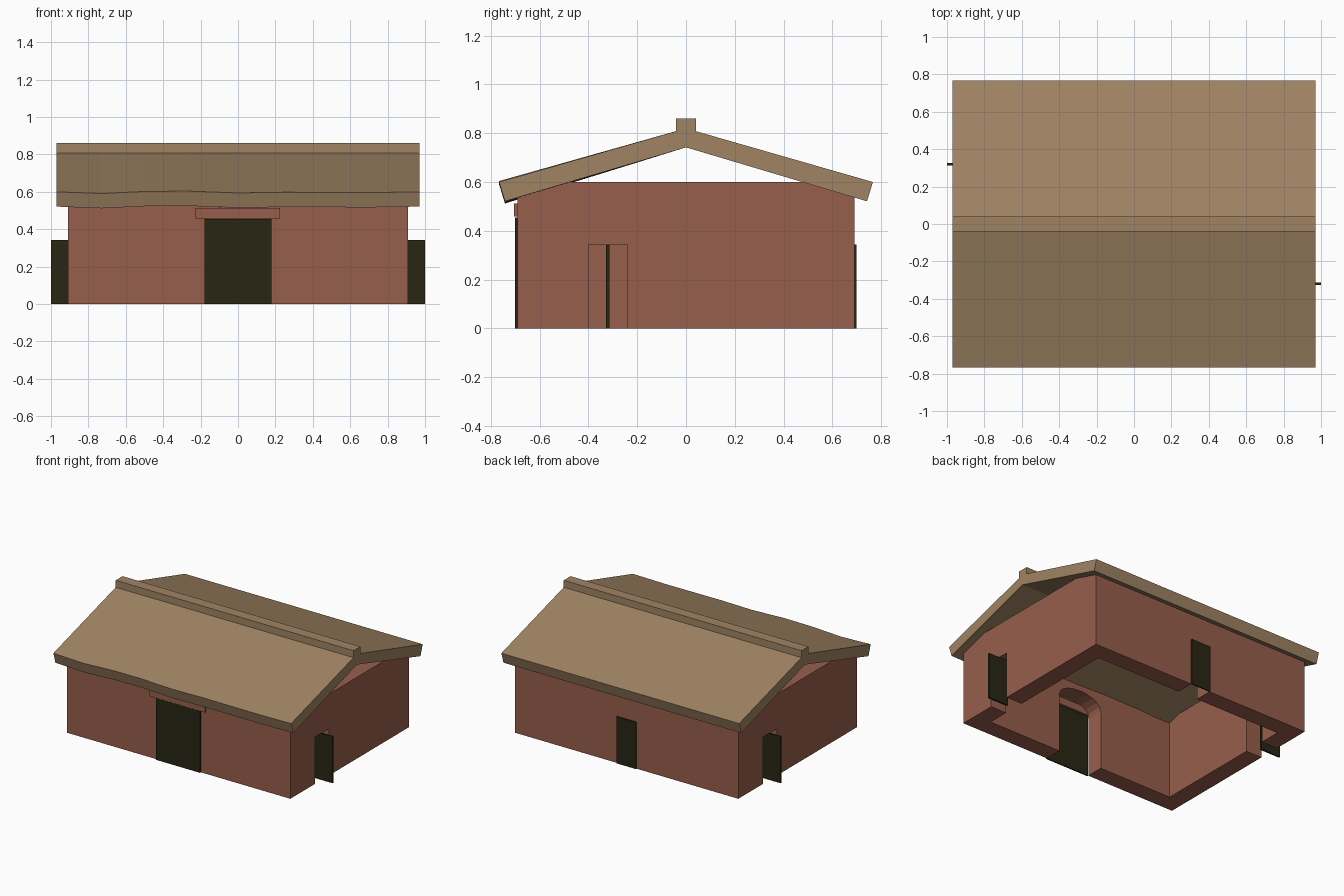
import bpy
import bmesh
from math import pi, cos, sin

if "Cube" in bpy.data.objects:
    bpy.data.objects.remove(bpy.data.objects["Cube"])


def material(name, rgb):
    m = bpy.data.materials.new(name)
    m.use_nodes = True
    m.diffuse_color = (*rgb, 1)
    for node in m.node_tree.nodes:
        if node.type == "BSDF_PRINCIPLED":
            node.inputs["Base Color"].default_value = (*rgb, 1)
            node.inputs["Roughness"].default_value = 0.9
    return m


CLAY = material("red clay", (0.31, 0.112, 0.072))
THATCH = material("tan thatch", (0.35, 0.23, 0.125))
DARK = material("dark wood", (0.021, 0.019, 0.006))


def finish(name, bm, mat):
    bmesh.ops.recalc_face_normals(bm, faces=bm.faces)
    mesh = bpy.data.meshes.new(name)
    bm.to_mesh(mesh)
    bm.free()
    mesh.materials.append(mat)
    obj = bpy.data.objects.new(name, mesh)
    bpy.context.collection.objects.link(obj)
    return obj


def loft(name, rings, mat):
    """Skin a row of matching closed sections and cap both ends."""
    bm = bmesh.new()
    rows = [[bm.verts.new(p) for p in ring] for ring in rings]
    n = len(rows[0])
    for a, b in zip(rows, rows[1:]):
        for i in range(n):
            j = (i + 1) % n
            bm.faces.new((a[i], a[j], b[j], b[i]))
    bm.faces.new(rows[0])
    bm.faces.new(rows[-1])
    return finish(name, bm, mat)


def box(name, x, y, z, mat):
    ring = [(x[0], y[0]), (x[1], y[0]), (x[1], y[1]), (x[0], y[1])]
    return loft(name, [[(*p, h) for p in ring] for h in z], mat)


def cut(target, cutter):
    mod = target.modifiers.new("cut", "BOOLEAN")
    mod.operation = "DIFFERENCE"
    mod.solver = "EXACT"
    mod.object = cutter
    bpy.context.view_layer.objects.active = target
    bpy.ops.object.modifier_apply(modifier=mod.name)
    bpy.data.objects.remove(cutter)


# Main dimensions
WX, WY, WALL = 0.91, 0.69, 0.13
ROOF_X = 0.97
DOOR_W, DOOR_H = 0.18, 0.455
SMALL_W, SMALL_H = 0.08, 0.345
SIDE_Y = 0.32

# Hollow walls without a floor
walls = box("walls", (-WX, WX), (-WY, WY), (0, 0.6), CLAY)
cut(walls, box("room_cutter", (WALL - WX, WX - WALL), (WALL - WY, WY - WALL), (-1, 1), CLAY))

# Arched front doorway
arch = [(DOOR_W, -0.1)]
arch += [(DOOR_W * cos(pi * i / 10), 0.44 + 0.09 * sin(pi * i / 10)) for i in range(11)]
arch += [(-DOOR_W, -0.1)]
cut(walls, loft("arch_cutter", [[(x, y, z) for x, z in arch] for y in (-0.8, -0.45)], CLAY))

# Plain openings at the back and on both sides
cut(walls, box("back_cutter", (-SMALL_W, SMALL_W), (0.45, 0.8), (-0.1, SMALL_H), CLAY))
for s in (1, -1):
    cut(walls, box("side_cutter", sorted((s * 0.7, s * 1.1)),
                   (-s * SIDE_Y - SMALL_W, -s * SIDE_Y + SMALL_W), (-0.1, SMALL_H), CLAY))

# Closed front and back doors, side doors standing open
box("front_door", (-DOOR_W, DOOR_W), (-0.7, -0.691), (0, DOOR_H), DARK)
box("back_door", (-SMALL_W, SMALL_W), (0.689, 0.698), (0, SMALL_H), DARK)
for s, side in ((1, "left"), (-1, "right")):
    box(side + "_door", sorted((s * 0.838, s)),
        (-s * SIDE_Y - 0.007, -s * SIDE_Y + 0.007), (0, SMALL_H - 0.003), DARK)

# Lintel over the front door
box("front_lintel", (-0.228, 0.224), (-0.704, -0.68), (0.458, 0.513), CLAY)

# Roof slopes; the front eave sags unevenly along its length
SAG = [(-ROOF_X, 0), (-0.73, -0.009), (-0.5, 0.002), (-0.27, 0.004), (0, -0.006),
       (0.25, -0.002), (0.7, -0.004), (ROOF_X, 0)]


def slope(name, s, stations):
    loft(name, [[(x, 0, 0.82), (x, s * 0.766, 0.6 + d),
                 (x, s * 0.742, 0.521 + d), (x, 0, 0.742)] for x, d in stations], THATCH)


slope("front_roof", -1, SAG)
slope("back_roof", 1, [SAG[0], SAG[-1]])

# Ridge cap
box("ridge_cap", (-ROOF_X, ROOF_X), (-0.04, 0.04), (0.79, 0.86), THATCH)
